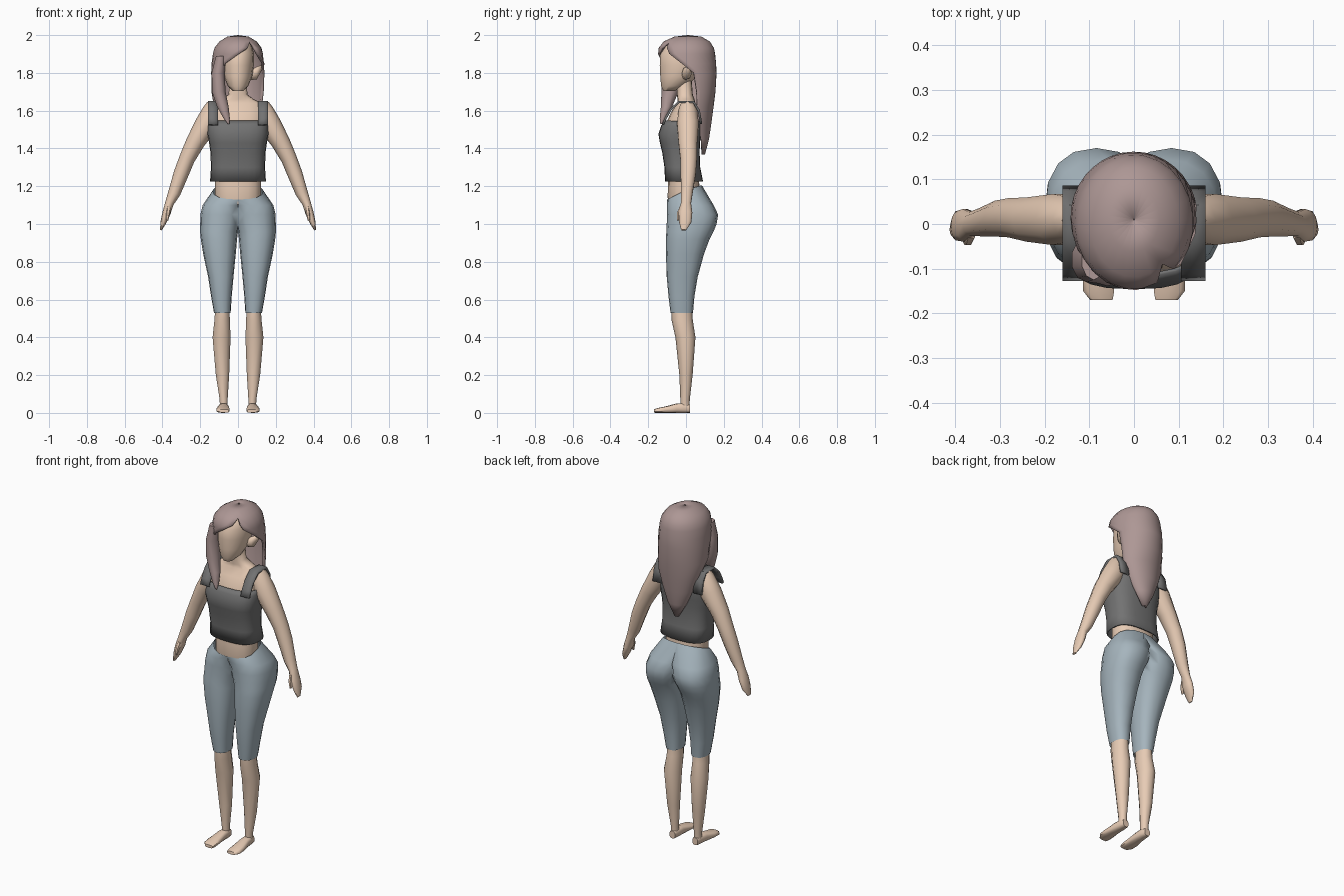
import bpy, math
from mathutils import Vector as V

X, Y, Z = V((1, 0, 0)), V((0, 1, 0)), V((0, 0, 1))


def material(name, color):
    m = bpy.data.materials.new(name)
    m.diffuse_color = (*color, 1)
    return m


SKIN = material("skin", (0.80, 0.60, 0.46))
PANTS = material("pants", (0.38, 0.46, 0.51))
SHIRT = material("shirt", (0.17, 0.17, 0.17))
HAIR = material("hair", (0.42, 0.31, 0.30))


def grid(name, rows, mat, cyclic=True, caps=True, mirror=False, thick=0, half=False):
    """Skin rows of points into one surface."""
    n = len(rows[0])
    verts = [p for r in rows for p in r]
    faces = []
    for i in range(len(rows) - 1):
        for j in range(n if cyclic else n - 1):
            k = (j + 1) % n
            faces.append((i * n + j, i * n + k, (i + 1) * n + k, (i + 1) * n + j))
    if caps and cyclic:
        faces.append(tuple(reversed(range(n))))
        faces.append(tuple(range(len(verts) - n, len(verts))))
    if half:  # drop the inner wall lying on the centre plane
        faces = [f for f in faces if any(verts[i].x > 1e-5 for i in f)]
    me = bpy.data.meshes.new(name)
    me.from_pydata(verts, [], faces)
    me.validate()
    me.materials.append(mat)
    ob = bpy.data.objects.new(name, me)
    bpy.context.collection.objects.link(ob)
    bpy.ops.object.select_all(action='DESELECT')
    ob.select_set(True)
    bpy.context.view_layer.objects.active = ob
    bpy.ops.object.mode_set(mode='EDIT')
    bpy.ops.mesh.select_all(action='SELECT')
    bpy.ops.mesh.remove_doubles(threshold=0.0001)
    bpy.ops.mesh.normals_make_consistent(inside=False)
    bpy.ops.object.mode_set(mode='OBJECT')
    bpy.ops.object.shade_smooth_by_angle(angle=math.radians(55))
    if thick:
        s = ob.modifiers.new("thickness", 'SOLIDIFY')
        s.thickness, s.offset = thick, 0
    if mirror:
        ob.modifiers.new("mirror", 'MIRROR')
    return ob


def ring(c, ru, rv, n=12, u=X, v=Y, p=1.0, a0=0, a1=360):
    """Rounded section; p below 1 makes it boxier. Angle 0 faces front."""
    pts = []
    full = a1 - a0 >= 360 and a0 == 0
    for i in range(n):
        a = math.radians(a0 + (a1 - a0) * i / (n if full else n - 1))
        s, k = math.sin(a), math.cos(a)
        s = math.copysign(abs(s) ** p, s) if abs(s) > 1e-6 else 0
        k = math.copysign(abs(k) ** p, k) if abs(k) > 1e-6 else 0
        pts.append(V(c) + u * ru * s - v * rv * k)
    return pts


def tube(name, data, mat, u=X, v=Y, n=10, p=1.0, **kw):
    return grid(name, [ring(d[:3], d[3], d[4], n, u, v, p) for d in data], mat, **kw)


def level(cx, z, rx, yf, yb, **kw):
    """Horizontal section given by its front and back y."""
    return ring((cx, (yf + yb) / 2, z), rx, (yb - yf) / 2, **kw)


# torso and neck
torso = [(1.10, .115, -.09, .07), (1.14, .123, -.097, .075), (1.20, .122, -.096, .072),
         (1.30, .125, -.09, .06), (1.45, .138, -.12, .068), (1.54, .143, -.103, .073),
         (1.60, .14, -.075, .065), (1.64, .13, -.045, .05), (1.66, .085, -.045, .045),
         (1.685, .05, -.048, .036), (1.76, .045, -.05, .03)]
grid("torso", [level(0, z, r, f, b, n=16, p=.85) for z, r, f, b in torso], SKIN)

# head
head = [(1.705, .028, -.12, -.06), (1.73, .054, -.132, 0), (1.78, .075, -.136, .06),
        (1.84, .084, -.139, .10), (1.90, .086, -.136, .11), (1.95, .07, -.10, .10),
        (1.975, .03, -.04, .06)]
grid("head", [level(0, z, r, f, b, n=16) for z, r, f, b in head], SKIN)

# ears
tube("ear", [(.07, 0, 1.79, .022, .028), (.10, .005, 1.80, .026, .034),
             (.132, .022, 1.835, .006, .008)], SKIN, u=Y, v=Z, n=8, mirror=True)

# arms with hands
out = V((.92, 0, .39))
tube("arm", [(.115, .008, 1.628, .04, .05), (.128, .01, 1.597, .052, .06),
             (.165, .01, 1.53, .06, .062), (.227, .01, 1.43, .052, .05),
             (.27, .014, 1.345, .046, .042), (.301, .012, 1.267, .042, .04),
             (.337, .004, 1.165, .033, .033), (.363, 0, 1.11, .028, .023),
             (.378, -.003, 1.06, .038, .022), (.395, -.004, 1.01, .034, .016),
             (.408, -.012, .968, .014, .005)], SKIN, u=Y, v=out, mirror=True)
tube("thumb", [(.365, -.02, 1.09, .015, .014), (.37, -.036, 1.06, .012, .012),
               (.376, -.041, 1.02, .007, .007)], SKIN, u=Y, v=out, n=6, mirror=True)

# lower legs and feet
tube("lower_leg", [(.076, -.005, .02, .021, .024), (.076, -.005, .07, .022, .025),
                   (.082, 0, .20, .037, .035), (.087, -.003, .40, .05, .053),
                   (.084, -.02, .49, .043, .056), (.083, -.022, .545, .04, .055)],
     SKIN, mirror=True)
tube("foot", [(.075, .022, .022, .018, .022), (.075, -.01, .026, .025, .026),
              (.077, -.05, .025, .028, .025), (.08, -.11, .017, .036, .017),
              (.079, -.15, .013, .036, .013), (.073, -.17, .010, .026, .009)],
     SKIN, u=X, v=Z, p=.7, mirror=True)

# cropped leggings: one leg and half of the hips, mirrored
legging = [(.083, .53, .044, -.082, .037), (.088, .62, .055, -.093, .045),
           (.091, .72, .067, -.102, .062), (.098, .84, .086, -.106, .095),
           (.101, .92, .096, -.106, .125), (.100, .96, .101, -.104, .146),
           (.092, 1.0, .108, -.102, .162), (.084, 1.05, .115, -.101, .170),
           (.06, 1.10, .127, -.101, .146)]
rows = [level(c, z, r, f, b, n=16, p=.85) for c, z, r, f, b in legging]
waist = level(0, 1.18, .134, -.101, .084, n=16, p=.85)
for q in waist:
    q.z += q.y * (.5 if q.y < 0 else .3)
rows.append(waist)
for r in rows:
    for q in r:
        q.x = max(q.x, 0)
grid("leggings", rows, PANTS, caps=False, mirror=True, half=True)

# tank top and shoulder straps
shirt = [(1.225, .144, -.107, .086), (1.30, .139, -.11, .071), (1.38, .142, -.122, .068),
         (1.43, .149, -.134, .070), (1.475, .157, -.142, .075), (1.52, .157, -.127, .08),
         (1.545, .152, -.112, .08)]
grid("tank_top", [level(0, z, r, f, b, n=24, p=.72) for z, r, f, b in shirt],
     SHIRT, caps=False, thick=.008)
strap = [(-.122, 1.525), (-.108, 1.56), (-.082, 1.605), (-.038, 1.646), (.04, 1.646),
         (.068, 1.60), (.08, 1.53)]
grid("shoulder_strap", [[V((x, y, z)) for x in (.105, .135, .16)] for y, z in strap],
     SHIRT, cyclic=False, thick=.012, mirror=True)

# long hair, open around the face and swept to one side
hair = [(1.994, .001, .009, .011, 40, 400), (1.986, .055, -.06, .08, 40, 400),
        (1.962, .095, -.115, .122, 40, 400), (1.93, .119, -.14, .143, 45, 385),
        (1.90, .127, -.142, .149, 52, 362), (1.85, .134, -.138, .154, 78, 330),
        (1.80, .136, -.125, .156, 100, 312), (1.70, .135, -.105, .15, 105, 285),
        (1.62, .122, -.04, .14, 95, 265), (1.53, .09, 0, .128, 90, 270),
        (1.45, .054, .04, .116, 90, 270), (1.37, .008, .07, .095, 90, 270)]
grid("hair", [level(0, z, r, f, b, n=22, a0=s, a1=e) for z, r, f, b, s, e in hair],
     HAIR, cyclic=False, thick=.012)
tube("front_lock", [(-.09, -.08, 1.89, .028, .045), (-.105, -.08, 1.80, .036, .05),
                    (-.102, -.085, 1.70, .038, .045), (-.08, -.103, 1.62, .032, .03),
                    (-.06, -.122, 1.56, .018, .017), (-.05, -.132, 1.53, .004, .004)], HAIR)
